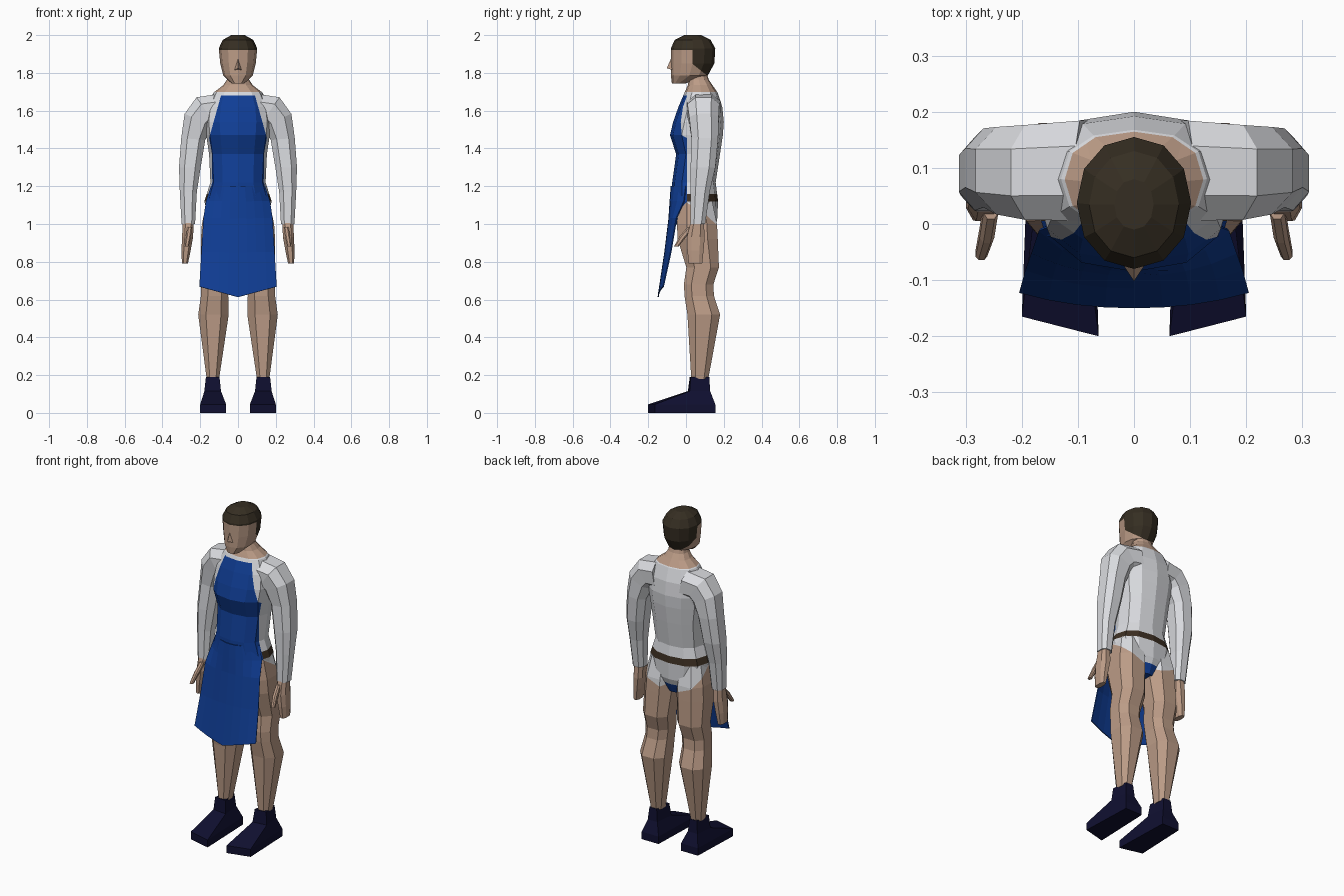
import bpy, bmesh, math
from mathutils import Vector

if "Cube" in bpy.data.objects:
    bpy.data.objects.remove(bpy.data.objects["Cube"])

COLOURS = {
    "skin": (0.50, 0.33, 0.24), "white_cloth": (0.70, 0.71, 0.74),
    "apron_blue": (0.005, 0.047, 0.30), "hair_brown": (0.036, 0.027, 0.016),
    "belt_brown": (0.045, 0.028, 0.016), "shoe_navy": (0.005, 0.005, 0.03),
}
MATS = {}
for name, c in COLOURS.items():
    MATS[name] = bpy.data.materials.new(name)
    MATS[name].diffuse_color = (*c, 1)
ORDER = list(COLOURS)


def finish(name, bm, rule, cuts=()):
    """Cut the mesh along planes (co, normal), colour faces by rule(centre), link it."""
    for co, no in cuts:
        bmesh.ops.bisect_plane(bm, geom=bm.verts[:] + bm.edges[:] + bm.faces[:],
                               plane_co=co, plane_no=no, dist=1e-5)
    bmesh.ops.recalc_face_normals(bm, faces=bm.faces[:])
    used = []
    for f in bm.faces:
        m = rule(f.calc_center_median()) if callable(rule) else rule
        if m not in used:
            used.append(m)
        f.material_index = used.index(m)
    me = bpy.data.meshes.new(name)
    bm.to_mesh(me)
    bm.free()
    for m in used:
        me.materials.append(MATS[m])
    ob = bpy.data.objects.new(name, me)
    bpy.context.collection.objects.link(ob)
    return ob


def loft(name, rings, rule, cuts=()):
    bm = bmesh.new()
    loops = [[bm.verts.new(p) for p in r] for r in rings]
    n = len(loops[0])
    for a, b in zip(loops, loops[1:]):
        for i in range(n):
            bm.faces.new((a[i], a[(i + 1) % n], b[(i + 1) % n], b[i]))
    bm.faces.new(loops[0])
    bm.faces.new(loops[-1])
    return finish(name, bm, rule, cuts)


def ring(cx, cy, cz, rx, ry, tilt=0, n=8, p=0.8, s=1, phase=0.5):
    """Rounded-box cross-section, tilted about y; s=-1 mirrors it."""
    pts, a = [], math.radians(tilt)
    for i in range(n):
        t = 2 * math.pi * (i + phase) / n
        c, d = math.cos(t), math.sin(t)
        u = rx * math.copysign(abs(c) ** p, c)
        v = ry * math.copysign(abs(d) ** p, d)
        pts.append(Vector((s * (cx + u * math.cos(a)), cy + v, cz + u * math.sin(a))))
    return pts


def body_rings(table, n, p):
    return [ring(0, (f + b) / 2, z, rx, (b - f) / 2, n=n, p=p, phase=0)
            for z, rx, f, b in table]


def brief_line(c):
    return c.z + 0.7 * c.y - 0.4 * abs(c.x) > 1.05


# Torso: shirt, bib, belt and neckline
def torso_colour(c):
    if c.z > 1.70:
        return "skin"
    if c.z < 0.985:
        return "apron_blue"
    if c.y < 0.005 and c.z < 1.68 and abs(c.x) < 0.09 + 0.28 * (1.68 - c.z):
        return "apron_blue"
    if 1.12 < c.z < 1.16:
        return "belt_brown"
    return "white_cloth" if brief_line(c) else "skin"


torso = [(1.80, .052, .01, .11), (1.765, .058, .015, .12), (1.735, .078, .01, .14),
         (1.695, .13, -.008, .168), (1.62, .165, -.04, .192), (1.54, .175, -.068, .2),
         (1.47, .168, -.085, .195), (1.37, .153, -.052, .18), (1.22, .146, -.073, .157),
         (1.12, .178, -.076, .17), (1.02, .155, -.06, .165), (.93, .06, -.02, .13)]
cuts = [((0, 0, z), (0, 0, 1)) for z in (1.70, 1.68, 1.16, 1.12, .985)]
cuts += [((0, .005, 0), (0, 1, 0))]
cuts += [((s * .09, 0, 1.68), (s, 0, .28)) for s in (1, -1)]
cuts += [((0, 0, 1.05), (-.4 * s, .7, 1)) for s in (1, -1)]
loft("torso", body_rings(torso, 12, .85), torso_colour, cuts)


# Head with painted hair
def head_colour(c):
    hair = c.z > 1.92 or (c.y > .035 and c.z + .8 * c.y > 1.875)
    return "hair_brown" if hair else "skin"


head = [(1.745, .035, -.075, .0), (1.785, .078, -.08, .115), (1.85, .094, -.08, .15),
        (1.93, .102, -.08, .155), (1.975, .08, -.06, .13), (2.0, .035, -.01, .08)]
loft("head", body_rings(head, 12, .95), head_colour,
     [((0, 0, 1.92), (0, 0, 1)), ((0, .035, 0), (0, 1, 0)), ((0, 0, 1.875), (0, .8, 1))])

# Nose
bm = bmesh.new()
top, tip, l, r = [bm.verts.new(p) for p in
                  ((0, -.075, 1.885), (0, -.102, 1.825), (-.02, -.072, 1.815), (.02, -.072, 1.815))]
for f in ((top, l, tip), (top, tip, r), (l, r, tip), (top, r, l)):
    bm.faces.new(f)
finish("nose", bm, "skin")

# Limbs, built once and mirrored
ARM = [(.09, .095, 1.61, .085, .095, 80), (.17, .092, 1.60, .092, .09, 55),
       (.21, .095, 1.55, .085, .083, 25), (.237, .1, 1.45, .068, .075, 5),
       (.255, .09, 1.30, .061, .07), (.263, .075, 1.17, .048, .054),
       (.263, .062, 1.0, .038, .042)]
HAND = [(.263, .06, 1.02, .031, .036), (.267, .052, .93, .031, .05),
        (.275, .05, .86, .026, .046), (.281, .05, .79, .017, .038)]
THUMB = [(.255, .03, .985, .014, .022), (.262, -.015, .935, .014, .02),
         (.272, -.052, .88, .011, .013)]
LEG = [(.095, .05, 1.12, .075, .095), (.103, .058, 1.0, .094, .113),
       (.107, .062, .92, .095, .113), (.114, .088, .77, .087, .092),
       (.12, .067, .68, .08, .083), (.124, .07, .62, .077, .083),
       (.13, .094, .52, .086, .092), (.133, .073, .18, .035, .048)]
# shoe: z, inner x, outer x, inner front y, outer front y, back y
SHOE = [(0, .063, .2, -.2, -.165, .155), (.045, .063, .2, -.2, -.165, .155),
        (.115, .09, .178, .01, .02, .128), (.19, .098, .17, .02, .025, .123)]
for s, side in ((1, "left"), (-1, "right")):
    for part, rings, rule, cut in (
            ("sleeve", ARM, "white_cloth", []), ("hand", HAND, "skin", []),
            ("thumb", THUMB, "skin", []),
            ("leg", LEG, lambda c: "white_cloth" if brief_line(c) else "skin",
             [((0, 0, 1.05), (-.4 * s, .7, 1))])):
        loft(f"{side}_{part}", [ring(*q, s=s) for q in rings], rule, cut)
    loft(f"{side}_shoe", [[(s * a, f, z), (s * b, g, z), (s * (b - .012), k, z),
                           (s * (a + .012), k, z)] for z, a, b, f, g, k in SHOE], "shoe_navy")

# Apron skirt: curved hanging sheet (z, half width, middle y, side y)
ROWS = [(1.2, .142, -.078, .0), (1.12, .168, -.084, -.01), (1.03, .182, -.09, -.05),
        (.85, .193, -.112, -.08), (.613, .204, -.147, -.12)]
bm = bmesh.new()
grid = []
for i, (z, w, ym, ys) in enumerate(ROWS):
    row = []
    for j in range(9):
        u = j / 4 - 1
        hem = .055 * abs(u) if i == len(ROWS) - 1 else 0
        row.append(bm.verts.new((w * u, ym + (ys - ym) * abs(u) ** 2.2, z + hem)))
    grid.append(row)
for a, b in zip(grid, grid[1:]):
    for j in range(8):
        bm.faces.new((a[j], a[j + 1], b[j + 1], b[j]))
skirt = finish("apron_skirt", bm, "apron_blue")
mod = skirt.modifiers.new("thickness", "SOLIDIFY")
mod.thickness = .006
mod.offset = 0

for m in bpy.data.materials:
    if m.users and not m.is_grease_pencil:
        m.use_nodes = True
        m.node_tree.nodes["Principled BSDF"].inputs["Base Color"].default_value = m.diffuse_color
